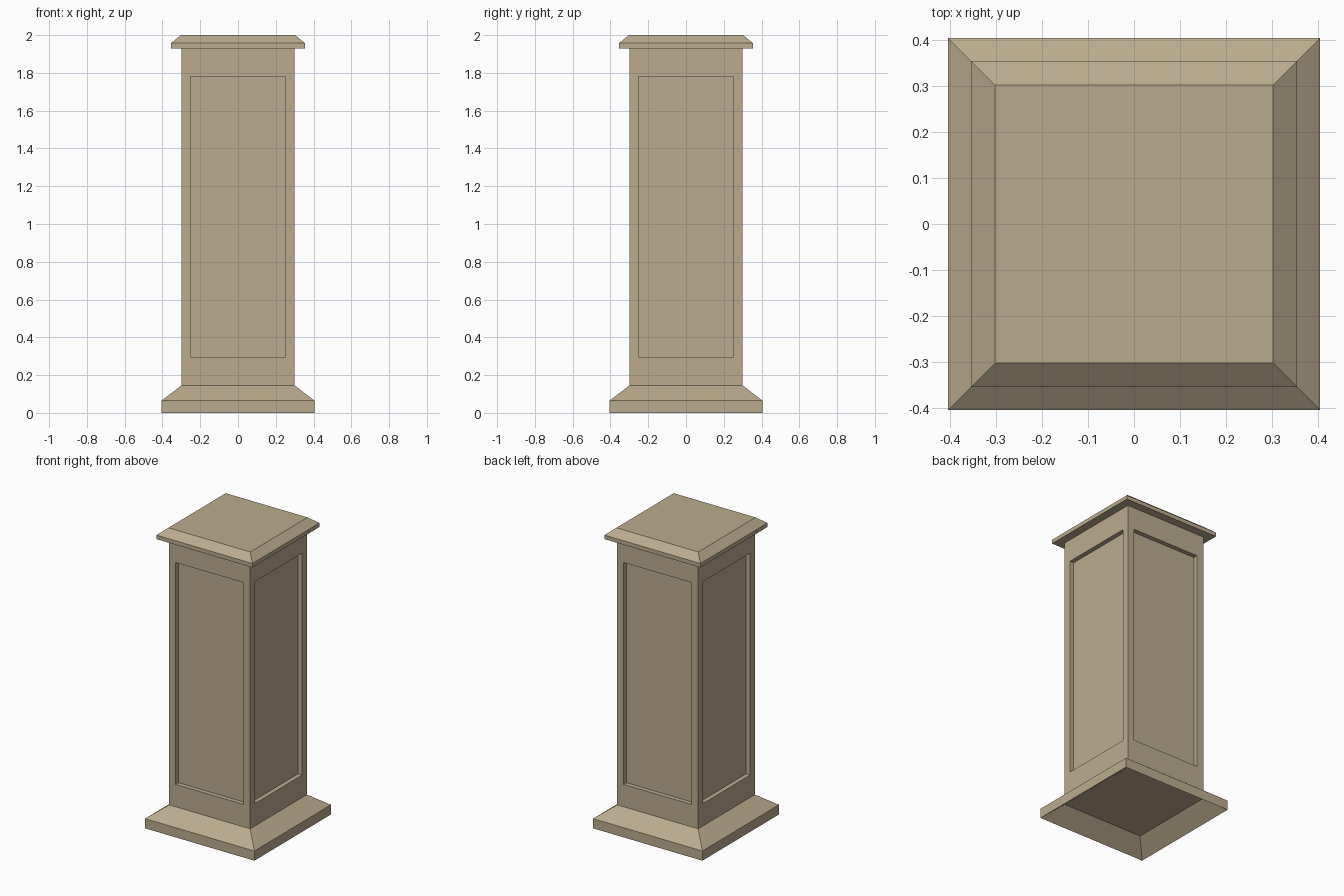
import bpy, bmesh, math
from mathutils import Matrix, Vector

if "Cube" in bpy.data.objects:
    bpy.data.objects.remove(bpy.data.objects["Cube"])

stone = bpy.data.materials.new("tan stone")
stone.diffuse_color = (0.50, 0.41, 0.27, 1)
stone.use_nodes = True
stone.node_tree.nodes["Principled BSDF"].inputs["Base Color"].default_value = stone.diffuse_color


def finish(name, bm):
    bmesh.ops.remove_doubles(bm, verts=bm.verts, dist=1e-5)
    bmesh.ops.recalc_face_normals(bm, faces=bm.faces)
    me = bpy.data.meshes.new(name)
    bm.to_mesh(me)
    bm.free()
    me.materials.append(stone)
    ob = bpy.data.objects.new(name, me)
    bpy.context.collection.objects.link(ob)
    return ob


def ring(bm, half, z):
    return [bm.verts.new((sx * half, sy * half, z))
            for sx, sy in ((-1, -1), (1, -1), (1, 1), (-1, 1))]


def bridge(bm, a, b):
    n = len(a)
    for i in range(n):
        bm.faces.new((a[i], a[(i + 1) % n], b[(i + 1) % n], b[i]))


# One continuous shell: square rings of (half width, height)
bm = bmesh.new()
base = [ring(bm, h, z) for h, z in ((0.30, 0.088), (0.405, 0), (0.405, 0.065), (0.30, 0.145))]
cap = [ring(bm, h, z) for h, z in ((0.30, 1.93), (0.355, 1.93), (0.355, 1.957), (0.303, 2.0))]
for part in (base, cap):
    for a, b in zip(part, part[1:]):
        bridge(bm, a, b)
bm.faces.new(base[0])   # hollow underside ceiling
bm.faces.new(cap[-1])   # flat top

# Shaft sides, each with a recessed panel
def rect(bm, rot, w, y, z0, z1):
    return [bm.verts.new(rot @ Vector(p))
            for p in ((-w, y, z0), (w, y, z0), (w, y, z1), (-w, y, z1))]

for k in range(4):
    rot = Matrix.Rotation(k * math.pi / 2, 3, 'Z')
    outer = rect(bm, rot, 0.30, -0.30, 0.145, 1.93)
    edge = rect(bm, rot, 0.251, -0.30, 0.295, 1.78)
    deep = rect(bm, rot, 0.251, -0.27, 0.295, 1.78)
    bridge(bm, outer, edge)
    bridge(bm, edge, deep)
    bm.faces.new(deep)

finish("pedestal", bm)
